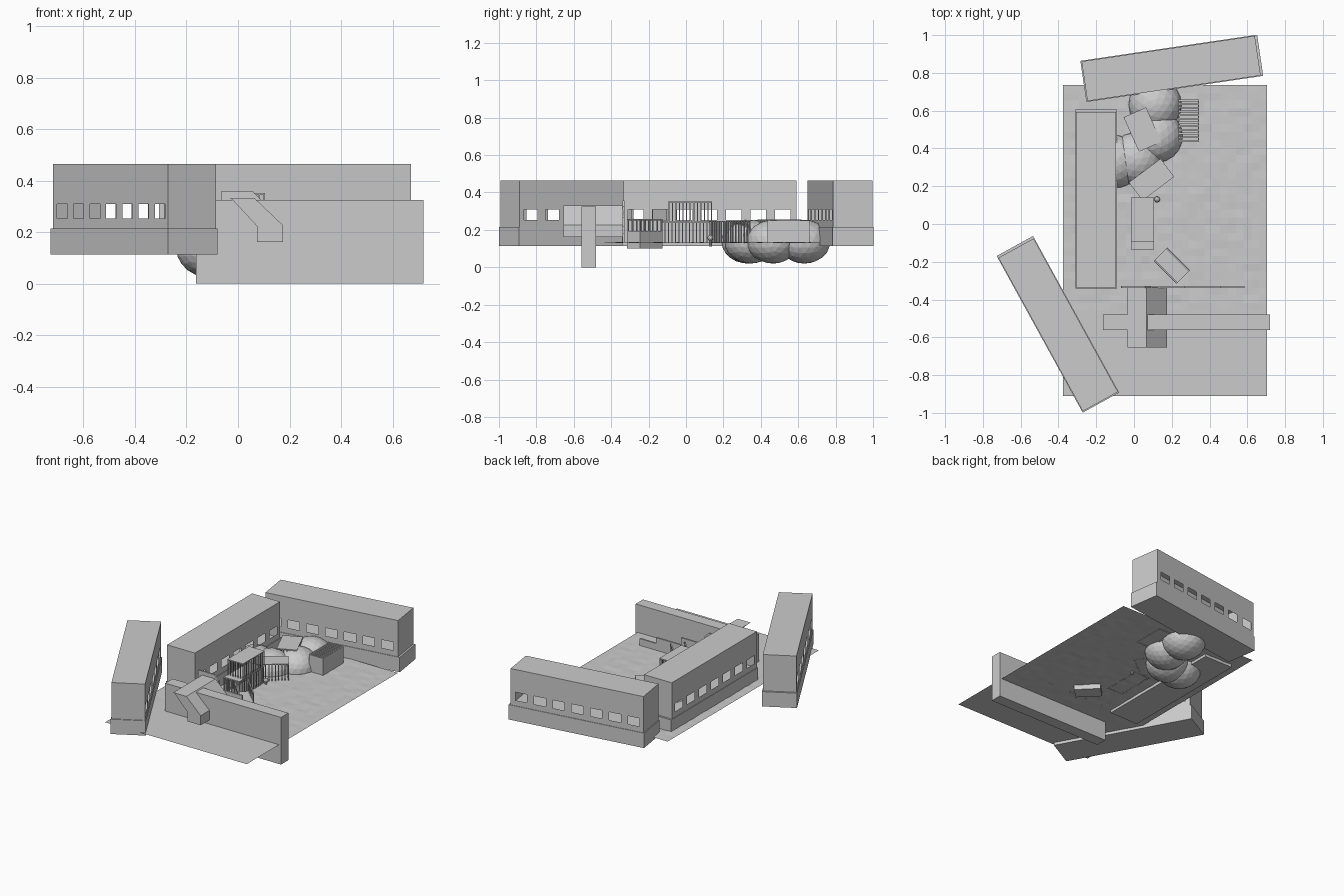
import bpy, bmesh, math, random
from mathutils import Matrix, Vector

if "Cube" in bpy.data.objects:
    bpy.data.objects.remove(bpy.data.objects["Cube"])
random.seed(4)


def finish(bm, name, loc=(0, 0, 0), angle=0):
    bmesh.ops.remove_doubles(bm, verts=bm.verts, dist=1e-5)
    bmesh.ops.recalc_face_normals(bm, faces=bm.faces)
    me = bpy.data.meshes.new(name)
    bm.to_mesh(me)
    bm.free()
    ob = bpy.data.objects.new(name, me)
    ob.location = loc
    ob.rotation_euler.z = math.radians(angle)
    bpy.context.collection.objects.link(ob)
    return ob


def add_box(bm, lo, hi):
    lo, hi = Vector(lo), Vector(hi)
    m = Matrix.Translation((lo + hi) / 2) @ Matrix.Diagonal((*(hi - lo), 1))
    bmesh.ops.create_cube(bm, size=1, matrix=m)


def boxes(name, items, loc=(0, 0, 0), angle=0):
    bm = bmesh.new()
    for lo, hi in items:
        add_box(bm, lo, hi)
    return finish(bm, name, loc, angle)


def extrude_xz(name, pts, y0, y1):
    bm = bmesh.new()
    f = bm.faces.new([bm.verts.new((x, y0, z)) for x, z in pts])
    r = bmesh.ops.extrude_face_region(bm, geom=[f])
    bmesh.ops.translate(bm, vec=(0, y1 - y0, 0),
                        verts=[v for v in r["geom"] if isinstance(v, bmesh.types.BMVert)])
    return finish(bm, name)


def building(name, cx, cy, angle):
    # plinth, then a hollow block with seven windows on both long walls
    boxes(name + "_plinth", [((-.473, -.11, .113), (.473, .11, .215))], (cx, cy, 0), angle)
    bm = bmesh.new()
    x0, x1, w = -.467, .46, .106
    xs = [x0]
    for i in range(7):
        c = -.007 + (i - 3) * .131
        xs += [c - .041, c + .041]
    xs.append(x1)
    zs = [.215, .253, .309, .465]

    def quad(*p):
        bm.faces.new([bm.verts.new(q) for q in p])
    for y in (-w, w):
        for i in range(len(xs) - 1):
            for j in range(3):
                if j == 1 and i % 2:
                    continue
                a, b, c, d = xs[i], xs[i + 1], zs[j], zs[j + 1]
                quad((a, y, c), (b, y, c), (b, y, d), (a, y, d))
    for x in (x0, x1):
        quad((x, -w, .215), (x, w, .215), (x, w, .465), (x, -w, .465))
    quad((x0, -w, .465), (x1, -w, .465), (x1, w, .465), (x0, w, .465))
    finish(bm, name + "_walls", (cx, cy, 0), angle)


def cage(items, x0, x1, y0, y1, z0, z1, step=.02, t=.006, roof=.006):
    # upright bars round a rectangle, under a flat roof
    items.append(((x0, y0, z1 - roof), (x1, y1, z1)))
    nx, ny = round((x1 - x0) / step), round((y1 - y0) / step)
    spots = [(x0 + (x1 - x0 - t) * i / nx, y) for i in range(nx + 1) for y in (y0, y1 - t)]
    spots += [(x, y0 + (y1 - y0 - t) * i / ny) for i in range(1, ny) for x in (x0, x1 - t)]
    for x, y in spots:
        items.append(((x, y, z0), (x + t, y + t, z1 - roof)))


# Uneven ground sheet
bm = bmesh.new()
bmesh.ops.create_grid(bm, x_segments=26, y_segments=40, size=1)
for v in bm.verts:
    edge = max(abs(v.co.x), abs(v.co.y)) > .99
    v.co = (.165 + v.co.x * .54, -.088 + v.co.y * .823,
            .133 + (0 if edge or v.co.y < -.4 else random.uniform(-.002, .002)))
finish(bm, "ground")

# Three matching buildings
building("middle_building", -.2, .132, 90)
building("back_building", .2, .824, 8.4)
building("front_building", -.403, -.531, 118.8)

# Boundary wall with a bent chute over it
boxes("boundary_wall", [((-.163, -.56, 0), (.72, -.48, .325))])
extrude_xz("chute", [(-.035, .331), (.065, .331), (.174, .227), (.174, .161),
                     (.074, .161), (.074, .223), (-.023, .331 - .004)], -.655, -.337)

# Thin stepped panel behind the wall
extrude_xz("stepped_panel", [(-.07, .133), (.585, .133), (.585, .18), (.46, .18), (.46, .22),
                             (.27, .22), (.27, .27), (.09, .27), (.09, .325), (.058, .358),
                             (-.066, .358)], -.34, -.329)

# Two-storey barred hut
parts = []
cage(parts, -.015, .105, -.135, .135, .13, .245)
cage(parts, -.015, .105, -.095, .14, .245, .352)
boxes("barred_hut", parts)

# Barred hut set at an angle
parts = []
cage(parts, -.105, .105, -.06, .06, .13, .248)
boxes("angled_hut", parts, (.093, .235, 0), 37)

# Plain roofed hut among the boulders
parts = []
cage(parts, -.065, .065, -.1, .1, .13, .255)
boxes("boulder_hut", parts, (.045, .5, 0), 24)

# Slatted shed
parts = [((.235, .435, .13), (.24, .66, .25)), ((.338, .435, .13), (.343, .66, .25)),
         ((.235, .435, .13), (.343, .44, .245)), ((.235, .655, .13), (.343, .66, .245))]
for i in range(12):
    y = .435 + i * .0195
    parts.append(((.235, y, .243), (.343, y + .01, .25)))
boxes("slatted_shed", parts)

# Faceted boulders, half buried
for i, (x, y) in enumerate([(.112, .632), (.118, .465), (.01, .345), (-.1, .33)]):
    bm = bmesh.new()
    bmesh.ops.create_icosphere(bm, subdivisions=3, radius=1,
                               matrix=Matrix.Diagonal((.14, .14, .117, 1)))
    finish(bm, f"boulder_{i + 1}", (x, y, .137), i * 40)

# Sunken cart with raised side rails
parts = [((-.085, -.05, .1), (.085, .05, .195))]
for s in (-1, 1):
    parts.append(((-.085, s * .045 - .004, .25), (.085, s * .045 + .004, .258)))
    for i in range(6):
        x = -.081 + i * .0324
        parts.append(((x - .003, s * .045 - .003, .195), (x + .003, s * .045 + .003, .25)))
boxes("sunken_cart", parts, (.2, -.22, 0), -45)

# Small post with a ball
bm = bmesh.new()
bmesh.ops.create_cone(bm, cap_ends=True, segments=10, radius1=.008, radius2=.008, depth=.04,
                      matrix=Matrix.Translation((0, 0, -.005)))
bmesh.ops.create_icosphere(bm, subdivisions=2, radius=.016, matrix=Matrix.Translation((0, 0, .02)))
finish(bm, "ball_post", (.122, .13, .137))
